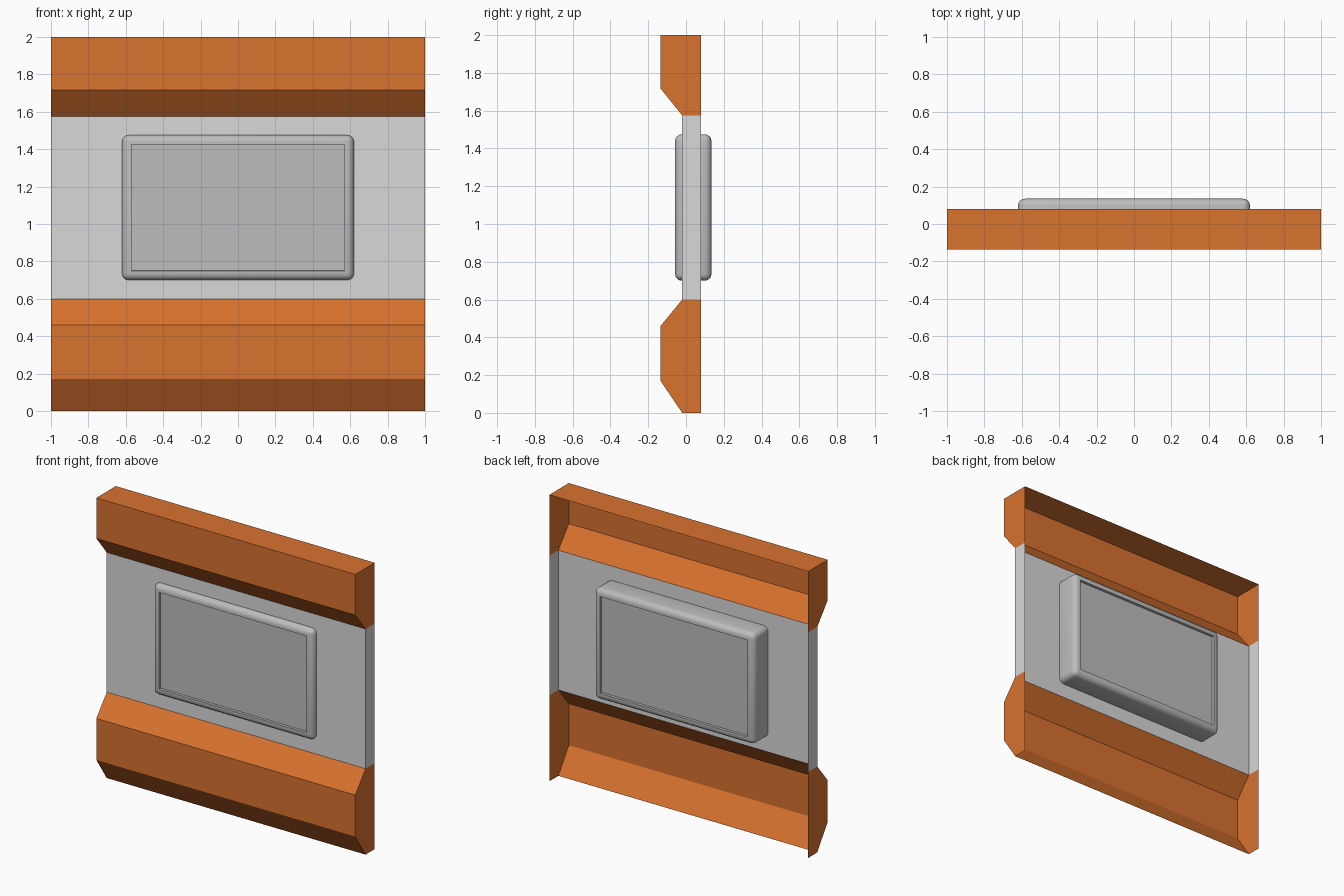
import bpy, bmesh

if "Cube" in bpy.data.objects:
    bpy.data.objects.remove(bpy.data.objects["Cube"])

BACK = 0.08      # y of the open rear edge
FRONT = -0.135   # y of the raised cladding
PANEL = -0.02    # y of the recessed sheet


def material(name, rgb):
    m = bpy.data.materials.new(name)
    m.diffuse_color = (*rgb, 1)
    m.use_nodes = True
    m.node_tree.nodes["Principled BSDF"].inputs["Base Color"].default_value = m.diffuse_color
    return m


orange = material("orange", (0.69, 0.168, 0.028))
light_grey = material("light grey", (0.69, 0.69, 0.69))
mid_grey = material("mid grey", (0.51, 0.51, 0.51))


def make_object(name, bm, mat):
    me = bpy.data.meshes.new(name)
    bm.to_mesh(me)
    bm.free()
    me.materials.append(mat)
    ob = bpy.data.objects.new(name, me)
    bpy.context.collection.objects.link(ob)
    return ob


def shell(name, profile, rear, mat):
    """Sheet along x from a (y, z) profile, with end caps reaching the rear points."""
    bm = bmesh.new()
    rings = {x: [bm.verts.new((x, y, z)) for y, z in profile + rear] for x in (-1, 1)}
    left, right = rings[-1], rings[1]
    for i in range(len(profile) - 1):
        bm.faces.new((left[i], left[i + 1], right[i + 1], right[i]))
    bm.faces.new(right)
    bm.faces.new(left[::-1])
    return make_object(name, bm, mat)


# Open-backed wall: upper cladding, middle panel, lower cladding
shell("upper_cladding",
      [(BACK, 2.0), (FRONT, 2.0), (FRONT, 1.717), (PANEL, 1.575)],
      [(BACK, 1.575)], orange)
shell("middle_panel",
      [(PANEL, 1.575), (PANEL, 0.6)],
      [(BACK, 0.6), (BACK, 1.575)], light_grey)
shell("lower_cladding",
      [(PANEL, 0.6), (FRONT, 0.46), (FRONT, 0.17), (PANEL, 0.0)],
      [(BACK, 0.0), (BACK, 0.6)], orange)

# Window block through the panel: rounded box with a recessed pane on both sides
bm = bmesh.new()
bmesh.ops.create_cube(bm, size=1)
for v in bm.verts:
    v.co = (v.co.x * 1.24, 0.0385 + v.co.y * 0.193, 1.0875 + v.co.z * 0.775)
bmesh.ops.bevel(bm, geom=bm.edges[:], offset=0.036, segments=4, profile=0.5,
                affect='EDGES')
bm.normal_update()
for side in (-1, 1):
    face = max((f for f in bm.faces if f.normal.y * side > 0.99),
               key=lambda f: f.calc_area())
    bmesh.ops.inset_region(bm, faces=[face], thickness=0.014, use_even_offset=True)
    bmesh.ops.inset_region(bm, faces=[face], thickness=0.0005, depth=-0.018,
                           use_even_offset=True)
window = make_object("window", bm, mid_grey)
bpy.context.view_layer.objects.active = window
window.select_set(True)
bpy.ops.object.shade_smooth_by_angle(angle=0.6)
